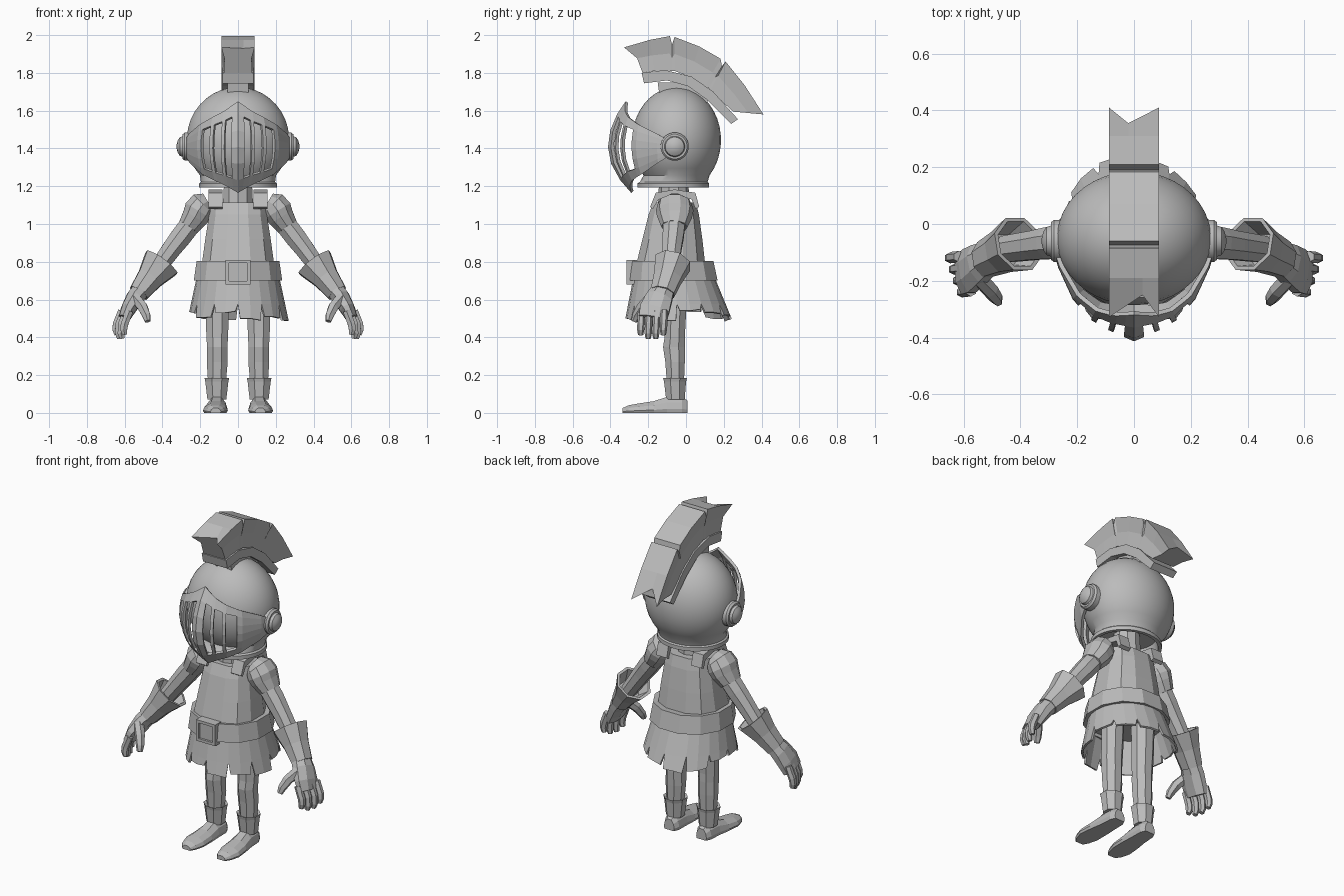
import bpy, bmesh, math, random
from mathutils import Vector as V

random.seed(4)
steel = bpy.data.materials.new("steel grey")
steel.diffuse_color = (0.5, 0.5, 0.5, 1)


def mesh(name, verts, faces, smooth=False, thick=0):
    me = bpy.data.meshes.new(name)
    me.from_pydata([tuple(v) for v in verts], [], faces)
    bm = bmesh.new()
    bm.from_mesh(me)
    bmesh.ops.remove_doubles(bm, verts=bm.verts, dist=1e-5)
    bmesh.ops.recalc_face_normals(bm, faces=bm.faces)
    bm.to_mesh(me)
    bm.free()
    me.materials.append(steel)
    ob = bpy.data.objects.new(name, me)
    bpy.context.collection.objects.link(ob)
    if thick:
        m = ob.modifiers.new("thickness", 'SOLIDIFY')
        m.thickness, m.offset = thick, 0
    if smooth:
        bpy.ops.object.select_all(action='DESELECT')
        ob.select_set(True)
        bpy.context.view_layer.objects.active = ob
        bpy.ops.object.shade_smooth_by_angle(angle=math.radians(35))
    return ob


def skin(name, rings, caps=True, **kw):
    n = len(rings[0])
    faces = [(r * n + i, r * n + (i + 1) % n, (r + 1) * n + (i + 1) % n, (r + 1) * n + i)
             for r in range(len(rings) - 1) for i in range(n)]
    if caps:
        faces += [tuple(range(n)), tuple(range((len(rings) - 1) * n, len(rings) * n))]
    return mesh(name, [p for r in rings for p in r], faces, **kw)


def tube(name, pts, n=8, axis=None, s=1, power=1.0, **kw):
    """Loft of elliptical rings; pts hold x, y, z, radius, radius along y."""
    rings, last = [], len(pts) - 1
    for k, p in enumerate(pts):
        c = V(p[:3])
        d = V(axis) if axis else V(pts[min(k + 1, last)][:3]) - V(pts[max(k - 1, 0)][:3])
        d.normalize()
        ref = V((1, 0, 0)) if abs(d.y) > .9 else V((0, 1, 0))
        b = (ref - d * ref.dot(d)).normalized()
        a = d.cross(b)
        ring = []
        for i in range(n):
            t = 2 * math.pi * (i + .5) / n
            u, w = (math.copysign(abs(f) ** power, f) for f in (math.cos(t), math.sin(t)))
            q = c + a * p[3] * u + b * p[4] * w
            ring.append((q.x * s, q.y, q.z))
        rings.append(ring)
    return skin(name, rings, **kw)


def strip(name, inner, outer, w, cx=0):
    """Box-section band following two curves in the side plane."""
    return skin(name, [[(cx - w, *i), (cx + w, *i), (cx + w, *o), (cx - w, *o)]
                       for i, o in zip(inner, outer)])


UP = (0, 0, 1)

# Helmet: smooth ellipsoid with a flared, hollow collar
prof = []
for k in range(15):
    t = math.radians(1 + k * 131 / 14)
    prof.append((0, -.05, 1.445 + .28 * math.cos(t), .272 * math.sin(t), .236 * math.sin(t)))
prof += [(0, -.065, 1.222, .197, .18), (0, -.068, 1.215, .206, .19), (0, -.068, 1.192, .206, .19),
         (0, -.068, 1.192, .185, .17), (0, -.06, 1.26, .17, .15)]
tube("helmet", prof, 40, UP, smooth=True)
tube("neck", [(0, -.065, 1.08, .085, .085), (0, -.065, 1.27, .075, .075)], 10, UP)

# Visor: curved pointed shield with slots left open between bars
plan = [(0, -.405, 1.645, 1.17), (.09, -.365, 1.592, 1.21), (.15, -.33, 1.562, 1.235),
        (.21, -.26, 1.525, 1.265), (.26, -.15, 1.475, 1.325), (.285, -.06, 1.425, 1.38)]


def visor_col(x):
    for p, q in zip(plan, plan[1:]):
        if x <= q[0]:
            t = (x - p[0]) / (q[0] - p[0])
            return [p[i] + (q[i] - p[i]) * t for i in range(4)]


cols = [0, .033, .07, .088, .13, .148, .19, .21, .26, .285]
rows = [0, .14, .32, .5, .68, .86, 1]
verts, faces = [], []
for s in (1, -1):
    base = len(verts)
    for x in cols:
        px, py, zt, zb = visor_col(x)
        for f in rows:
            z = zb + (zt - zb) * f
            h = (z - 1.41) / .236
            k = 1 - (.27 if h > 0 else .34) * h * h
            verts.append((s * px * k, -.06 + (py + .06) * k, z))
    n = len(rows)
    for c in range(len(cols) - 1):
        for r in range(n - 1):
            if c in (1, 3, 5) and 0 < r < n - 2:
                continue
            a = base + c * n + r
            faces.append((a, a + 1, a + n + 1, a + n))
mesh("visor", verts, faces, thick=.016)

# Visor hinges
for s in (1, -1):
    tube("visor_hinge", [(.24, -.06, 1.41, .075, .075), (.282, -.06, 1.41, .075, .075),
                         (.293, -.06, 1.41, .066, .066), (.293, -.06, 1.41, .055, .055),
                         (.308, -.06, 1.41, .05, .05), (.319, -.06, 1.41, .033, .033),
                         (.325, -.06, 1.41, .01, .01)], 20, (1, 0, 0), s, smooth=True)

# Crest: mount, curved holder and notched plume
low = [(-.222, 1.745), (-.1, 1.76), (.01, 1.73), (.115, 1.655), (.19, 1.58), (.24, 1.53)]
high = [(-.235, 1.80), (-.11, 1.815), (.03, 1.78), (.145, 1.70), (.22, 1.615), (.275, 1.555)]
strip("crest_holder", low, high, .083)
strip("crest_mount", [(-.14, 1.68), (-.05, 1.70), (.03, 1.68), (.1, 1.62)],
      [(-.15, 1.75), (-.05, 1.75), (.04, 1.72), (.12, 1.66)], .055)
plume = [(-.23, 1.80, -.328, 1.935), (-.17, 1.81, -.19, 1.975), (-.09, 1.81, -.085, 1.995),
         (-.075, 1.81, -.074, 1.95), (-.06, 1.81, -.06, 1.99), (.02, 1.78, .07, 1.94),
         (.10, 1.73, .183, 1.875), (.12, 1.72, .19, 1.835), (.13, 1.71, .21, 1.86),
         (.20, 1.64, .31, 1.735), (.25, 1.595, .41, 1.58)]
rings = []
for k, (iy, iz, oy, oz) in enumerate(plume):
    i, o = V((0, iy, iz)), V((0, oy, oz))
    mid = i.lerp(o, .5)
    if k == 0:
        mid += V((0, .02, .01))
    split = V((0, -.25, 1.93)) if k == 0 else V((0, .355, 1.655)) if k == len(plume) - 1 else o
    X = lambda p, x: (x, p.y, p.z)
    cx = .03 if k < 5 else -.02
    rings.append([X(i, -.075), X(i, .075), X(mid, .072), X(o, .088), X(split, cx),
                  X(o, -.088), X(mid, -.072)])
skin("plume", rings)

# Torso with shoulder straps
tube("breastplate", [(0, -.075, .70, .2, .19), (0, -.08, .80, .195, .185), (0, -.072, .92, .178, .163),
                     (0, -.065, 1.05, .157, .137), (0, -.06, 1.115, .152, .115)], 12, UP, power=.8)
for s in (1, -1):
    strip("shoulder_strap", [(-.175, 1.08), (-.145, 1.13), (-.06, 1.15), (.03, 1.13), (.05, 1.08)],
          [(-.19, 1.09), (-.16, 1.165), (-.06, 1.183), (.05, 1.165), (.07, 1.09)], .036, s * .119)

# Belt and square buckle frame
tube("belt", [(0, -.07, .80, .19, .18), (0, -.07, .805, .226, .222), (0, -.065, .70, .242, .24),
              (0, -.065, .70, .2, .2)], 12, UP, power=.95)
frame = lambda h, y: [(sx * h, y, .745 + sz * h) for sx, sz in ((-1, -1), (1, -1), (1, 1), (-1, 1))]
skin("buckle", [frame(.065, -.26), frame(.065, -.315), frame(.048, -.315), frame(.048, -.302)])

# Skirt of ragged tabs below the belt
N = 12
verts, faces = [], []


def skirt_point(a, z):
    t = (.73 - z) / .23
    return ((.21 + .05 * t) * math.cos(a), -.065 + .025 * t + (.205 + .07 * t) * math.sin(a), z)


for i in range(N):
    a0 = 2 * math.pi * i / N - math.pi / 2
    da = 2 * math.pi / N
    length = .515 + random.uniform(-.03, .03)
    b = len(verts)
    for f0, f1, z in ((0, 1, .73), (0, 1, .575), (.08, .9, length)):
        tilt = random.uniform(-.012, .012) if z == length else 0
        verts += [skirt_point(a0 + da * f0, z), skirt_point(a0 + da * (f0 + f1) / 2, z),
                  skirt_point(a0 + da * f1, z + tilt)]
    for r in (0, 3):
        faces += [(b + r + c, b + r + c + 1, b + r + c + 4, b + r + c + 3) for c in (0, 1)]
mesh("skirt", verts, faces, thick=.012)

for s in (1, -1):
    # Arms
    tube("shoulder_guard", [(.16, -.06, 1.12, .05, .06), (.185, -.06, 1.105, .075, .09),
                            (.21, -.06, 1.07, .082, .1), (.228, -.06, 1.035, .073, .092),
                            (.262, -.062, .985, .06, .07)], 10, s=s)
    tube("arm", [(.22, -.06, 1.04, .06, .065), (.30, -.068, .935, .06, .06),
                 (.35, -.075, .87, .055, .055), (.46, -.09, .72, .045, .05)], s=s)
    # Gauntlets with hollow flared cuff
    tube("glove_cuff", [(.45, -.09, .735, .06, .06), (.405, -.07, .795, .092, .088),
                        (.405, -.07, .795, .108, .102), (.465, -.097, .715, .075, .08),
                        (.525, -.125, .635, .058, .068)], 8, (.115, -.05, -.155), s)
    tube("palm", [(.505, -.115, .66, .05, .06), (.545, -.14, .61, .05, .075),
                  (.58, -.165, .55, .042, .085), (.603, -.175, .50, .032, .08)], s=s)
    for o in (-.06, -.02, .02, .06):
        e = .02 * (abs(o) > .05)
        x = .35 * o
        tube("finger", [(.595 + x, -.175 + o, .54, .022, .02), (.622 + x, -.178 + o, .47, .023, .02),
                        (.626 + x, -.18 + o, .42 + e, .021, .019),
                        (.62 + x, -.18 + o, .393 + e, .015, .014)], 6, s=s)
    tube("thumb", [(.545, -.19, .61, .03, .03), (.505, -.235, .56, .03, .028),
                   (.485, -.262, .515, .024, .023), (.478, -.275, .485, .016, .016)], 6, s=s)

    # Legs
    tube("leg", [(.11, -.055, .78, .07, .07), (.11, -.055, .56, .067, .062), (.11, -.06, .40, .062, .058),
                 (.11, -.063, .35, .058, .063), (.11, -.058, .27, .06, .056),
                 (.112, -.055, .10, .046, .045)], 8, UP, s)
    tube("boot_cuff", [(.112, -.058, .175, .055, .05), (.112, -.058, .185, .071, .068),
                       (.112, -.058, .165, .066, .063), (.112, -.056, .07, .054, .053)], 8, UP, s)
    # Feet: flat-soled loft from heel to toe
    rings = []
    for y, x, w, h in ((.008, .11, .035, .065), (-.02, .11, .05, .085), (-.1, .112, .054, .085),
                       (-.17, .116, .062, .062), (-.25, .12, .066, .05), (-.305, .12, .05, .04),
                       (-.335, .118, .028, .026)):
        rings.append([(s * (x + w * u), y, h * v) for u, v in
                      ((-.9, 0), (.9, 0), (1, .25), (.85, .65), (.4, 1), (-.4, 1), (-.85, .65), (-1, .25))])
    skin("foot", rings)
